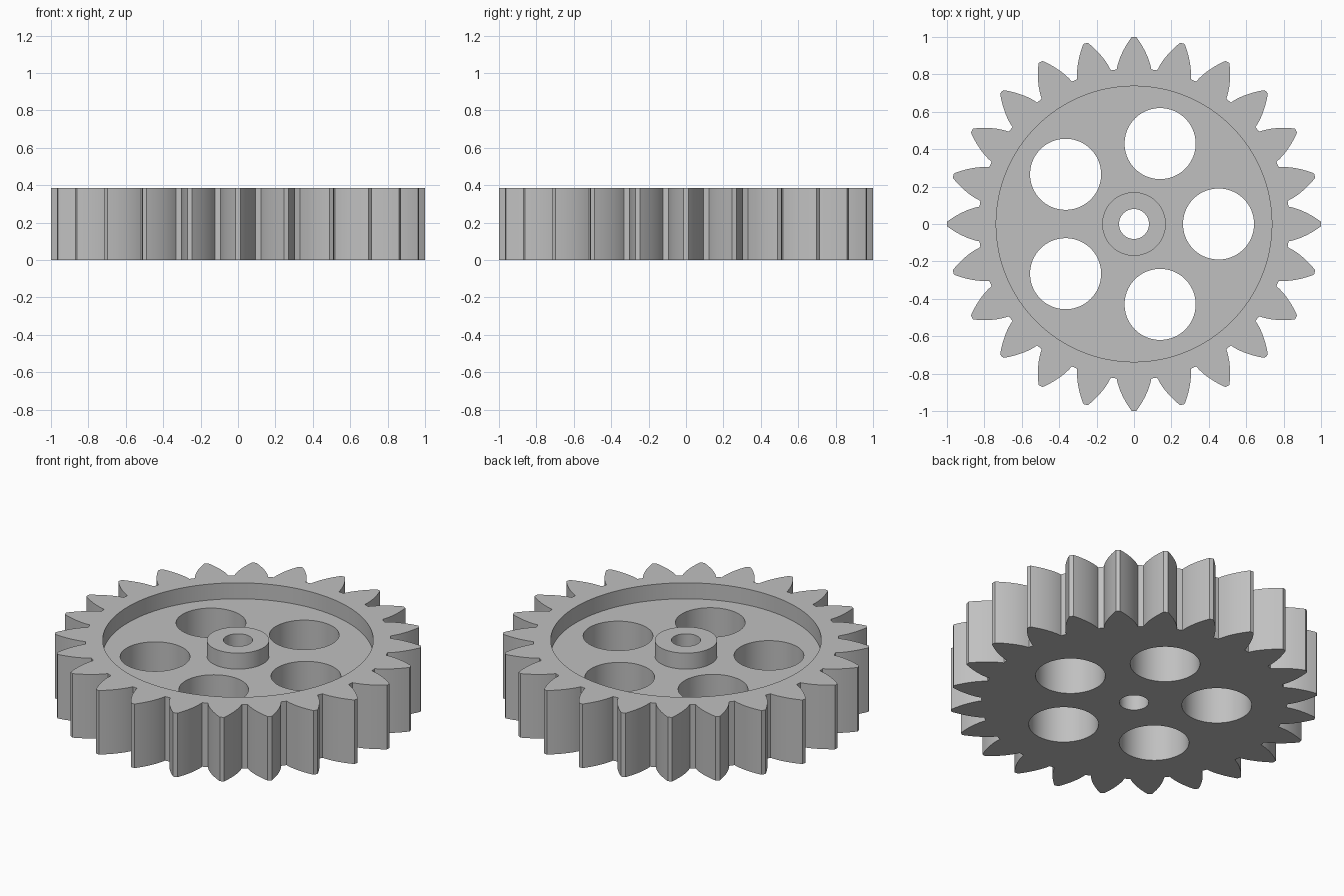
import bpy, bmesh
from math import sin, cos, tan, acos, pi, radians, sqrt

cube = bpy.data.objects.get("Cube")
if cube:
    bpy.data.objects.remove(cube, do_unlink=True)

TEETH = 24
HEIGHT = 0.385
FLOOR = 0.289
TIP_R, ROOT_R = 1.0, 0.831
PITCH_R = TEETH / (TEETH + 2)
PRESSURE = radians(30)
BASE_R = PITCH_R * cos(PRESSURE)

grey = bpy.data.materials.new("plain grey")
grey.use_nodes = True
colour = (0.53, 0.53, 0.53, 1)
grey.diffuse_color = colour
grey.node_tree.nodes["Principled BSDF"].inputs["Base Color"].default_value = colour


def prism(name, outline, z0, z1):
    """Extrude a flat outline between two heights."""
    bm = bmesh.new()
    face = bm.faces.new([bm.verts.new((x, y, z0)) for x, y in outline])
    top = bmesh.ops.extrude_face_region(bm, geom=[face])["geom"]
    bmesh.ops.translate(bm, vec=(0, 0, z1 - z0),
                        verts=[v for v in top if isinstance(v, bmesh.types.BMVert)])
    bmesh.ops.recalc_face_normals(bm, faces=bm.faces)
    mesh = bpy.data.meshes.new(name)
    bm.to_mesh(mesh)
    bm.free()
    mesh.materials.append(grey)
    obj = bpy.data.objects.new(name, mesh)
    bpy.context.collection.objects.link(obj)
    return obj


def circle(r, cx=0, cy=0, n=72):
    return [(cx + r * cos(2 * pi * i / n), cy + r * sin(2 * pi * i / n)) for i in range(n)]


def half_angle(r):
    """Half the angular width of an involute tooth at radius r."""
    a = acos(BASE_R / r)
    return pi / (2 * TEETH) + (tan(PRESSURE) - PRESSURE) - (tan(a) - a)


def gear_outline(steps=8):
    radii = [ROOT_R + (TIP_R - ROOT_R) * i / steps for i in range(steps + 1)]
    flank = [(r, -half_angle(r)) for r in radii]
    tooth = flank + [(TIP_R, 0)] + [(r, -a) for r, a in reversed(flank)]
    return [(r * cos(a + 2 * pi * t / TEETH), r * sin(a + 2 * pi * t / TEETH))
            for t in range(TEETH) for r, a in tooth]


def combine(target, tool, operation):
    """Apply a boolean and discard the tool."""
    tool.hide_render = True
    mod = target.modifiers.new(operation.lower(), "BOOLEAN")
    mod.operation, mod.solver, mod.object = operation, "EXACT", tool
    bpy.context.view_layer.objects.active = target
    bpy.ops.object.modifier_apply(modifier=mod.name)
    bpy.data.objects.remove(tool, do_unlink=True)


# Toothed wheel with a sunken web and a central hub
wheel = prism("gear_wheel", gear_outline(), 0, HEIGHT)
combine(wheel, prism("recess_cutter", circle(0.737, n=128), FLOOR, HEIGHT + 0.1), "DIFFERENCE")
combine(wheel, prism("hub", circle(0.17), FLOOR - 0.1, HEIGHT), "UNION")

# Axle hole and five lightening holes
combine(wheel, prism("axle_cutter", circle(0.08), -0.1, HEIGHT + 0.1), "DIFFERENCE")
for i in range(5):
    a = 2 * pi * i / 5
    hole = circle(0.19, 0.452 * cos(a), 0.452 * sin(a))
    combine(wheel, prism("hole_cutter", hole, -0.1, HEIGHT + 0.1), "DIFFERENCE")

# Smooth flanks and bores with crisp rims
bpy.ops.object.select_all(action="DESELECT")
wheel.select_set(True)
bpy.context.view_layer.objects.active = wheel
bpy.ops.object.shade_smooth_by_angle(angle=radians(30))
